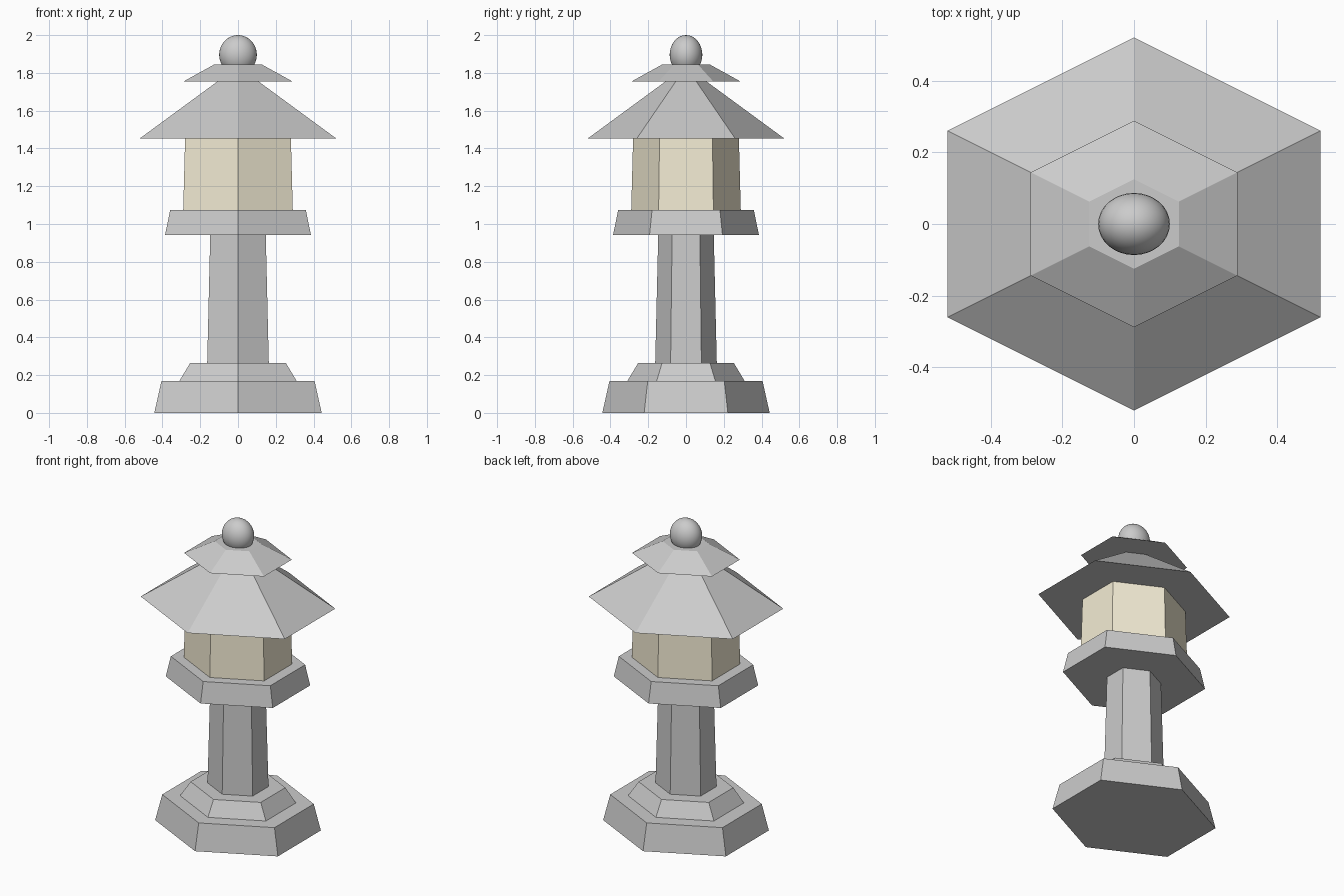
import bpy, bmesh, math
from mathutils import Matrix

if "Cube" in bpy.data.objects:
    bpy.data.objects.remove(bpy.data.objects["Cube"])

# Six-sided plan, widened in x so its width equals its depth
WIDEN = 1 / math.cos(math.radians(30))


def tier(name, z0, z1, r0, r1):
    """Closed, flat-faced hexagonal frustum from z0 to z1."""
    bm = bmesh.new()
    place = Matrix.Translation((0, 0, (z0 + z1) / 2)) @ Matrix.Diagonal((WIDEN, 1, 1, 1))
    bmesh.ops.create_cone(bm, cap_ends=True, segments=6, radius1=r0, radius2=r1,
                          depth=z1 - z0, matrix=place)
    mesh = bpy.data.meshes.new(name)
    bm.to_mesh(mesh)
    bm.free()
    obj = bpy.data.objects.new(name, mesh)
    bpy.context.collection.objects.link(obj)
    return obj


# Stepped foot, post and platform
tier("base_slab", 0.0, 0.17, 0.443, 0.405)
tier("base_step", 0.17, 0.265, 0.31, 0.253)
tier("post", 0.265, 0.942, 0.163, 0.147)
tier("platform", 0.942, 1.075, 0.386, 0.359)

# Warm light chamber
chamber = tier("light_chamber", 1.075, 1.453, 0.29, 0.28)
warm = bpy.data.materials.new("warm_stone")
warm.diffuse_color = (0.9, 0.84, 0.66, 1)
warm.use_nodes = True
warm.node_tree.nodes["Principled BSDF"].inputs["Base Color"].default_value = warm.diffuse_color
chamber.data.materials.append(warm)

# Two-stage roof
tier("lower_roof", 1.453, 1.755, 0.52, 0.108)
tier("upper_roof", 1.755, 1.845, 0.288, 0.125)

# Smooth ball finial
bpy.ops.mesh.primitive_uv_sphere_add(segments=32, ring_count=16, radius=1, location=(0, 0, 1.896))
finial = bpy.context.object
finial.name = "finial"
finial.scale = (0.1, 0.0866, 0.104)
bpy.ops.object.transform_apply(location=False, rotation=False, scale=True)
bpy.ops.object.shade_smooth()
